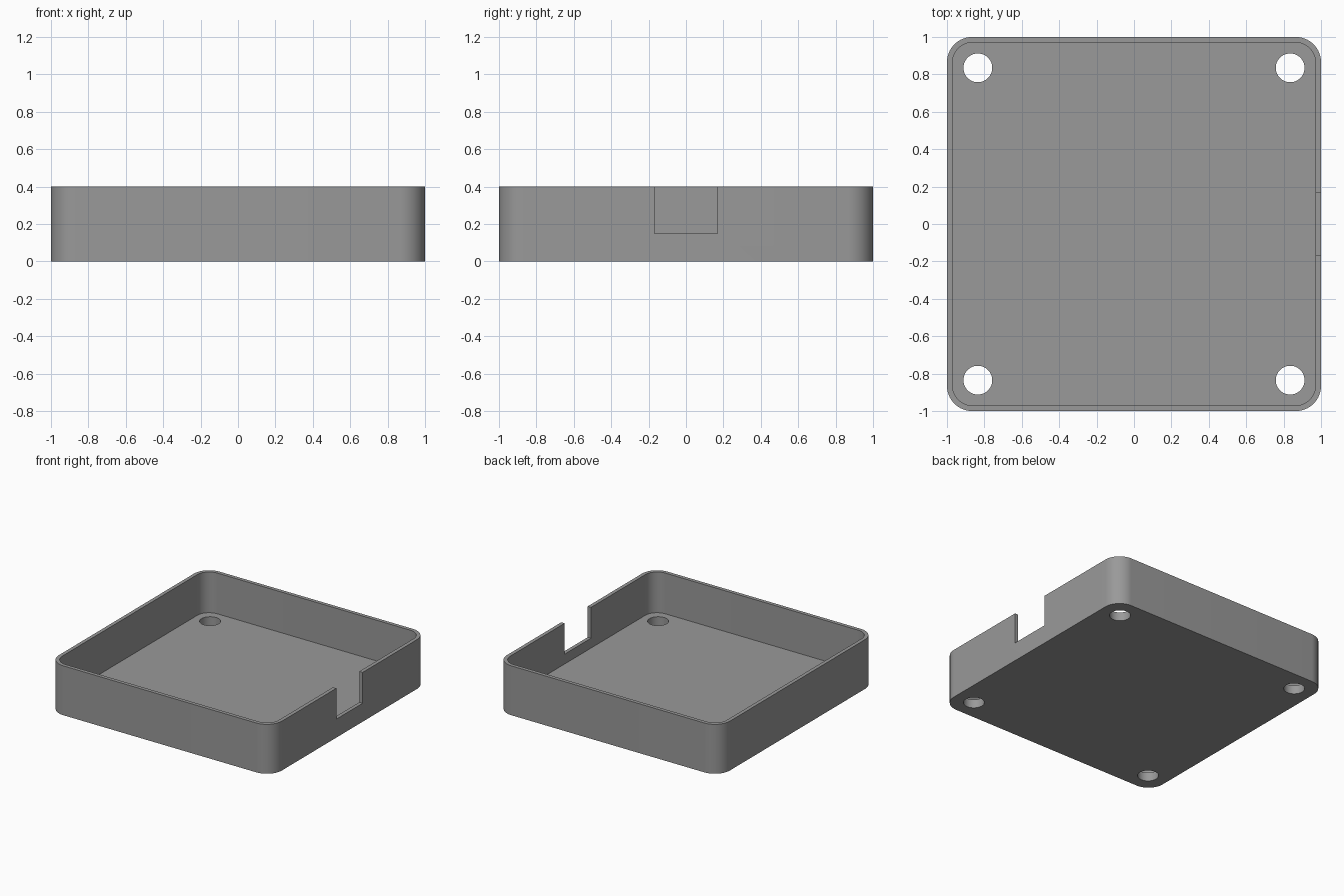
import bpy, bmesh, math

if "Cube" in bpy.data.objects:
    bpy.data.objects.remove(bpy.data.objects["Cube"])

WALL, FLOOR, HEIGHT, RADIUS = 0.03, 0.07, 0.4, 0.135

grey = bpy.data.materials.new("plain grey")
grey.diffuse_color = (0.32, 0.32, 0.32, 1)
grey.use_nodes = True
grey.node_tree.nodes["Principled BSDF"].inputs["Base Color"].default_value = grey.diffuse_color


def prism(name, outline, z0, z1):
    """Extrude a closed outline from z0 to z1."""
    bm = bmesh.new()
    base = bm.faces.new([bm.verts.new((x, y, z0)) for x, y in outline])
    top = bmesh.ops.extrude_face_region(bm, geom=[base])["geom"]
    bmesh.ops.translate(bm, vec=(0, 0, z1 - z0),
                        verts=[v for v in top if isinstance(v, bmesh.types.BMVert)])
    bmesh.ops.recalc_face_normals(bm, faces=bm.faces)
    mesh = bpy.data.meshes.new(name)
    bm.to_mesh(mesh)
    bm.free()
    mesh.materials.append(grey)
    obj = bpy.data.objects.new(name, mesh)
    bpy.context.collection.objects.link(obj)
    return obj


def arc(cx, cy, r, start, sweep, steps):
    return [(cx + r * math.cos(start + sweep * i / steps),
             cy + r * math.sin(start + sweep * i / steps)) for i in range(steps + 1)]


def rounded_square(half, r, steps=16):
    c, q = half - r, math.pi / 2
    pts = []
    for k, (sx, sy) in enumerate([(1, 1), (-1, 1), (-1, -1), (1, -1)]):
        pts += arc(sx * c, sy * c, r, k * q, q, steps)
    return pts


# Tray body with rounded corners
tray = prism("tray", rounded_square(1, RADIUS), 0, HEIGHT)

# Hollow interior
cutters = [prism("interior_cutter", rounded_square(1 - WALL, RADIUS - WALL), FLOOR, HEIGHT + 0.2)]

# Notch in the right wall
cutters.append(prism("notch_cutter",
                     [(0.9, -0.168), (1.1, -0.168), (1.1, 0.168), (0.9, 0.168)], 0.15, HEIGHT + 0.2))

# Corner screw holes
for sx in (-1, 1):
    for sy in (-1, 1):
        ring = arc(sx * 0.835, sy * 0.835, 0.077, 0, 2 * math.pi, 48)[:-1]
        cutters.append(prism("hole_cutter", ring, -0.1, FLOOR + 0.1))

# Cut the tray, then drop the cutters
bpy.context.view_layer.objects.active = tray
tray.select_set(True)
for cutter in cutters:
    cut = tray.modifiers.new(cutter.name, "BOOLEAN")
    cut.operation, cut.solver, cut.object = "DIFFERENCE", "EXACT", cutter
    bpy.ops.object.modifier_apply(modifier=cut.name)
    bpy.data.objects.remove(cutter)

bpy.ops.object.shade_smooth_by_angle(angle=math.radians(30))
